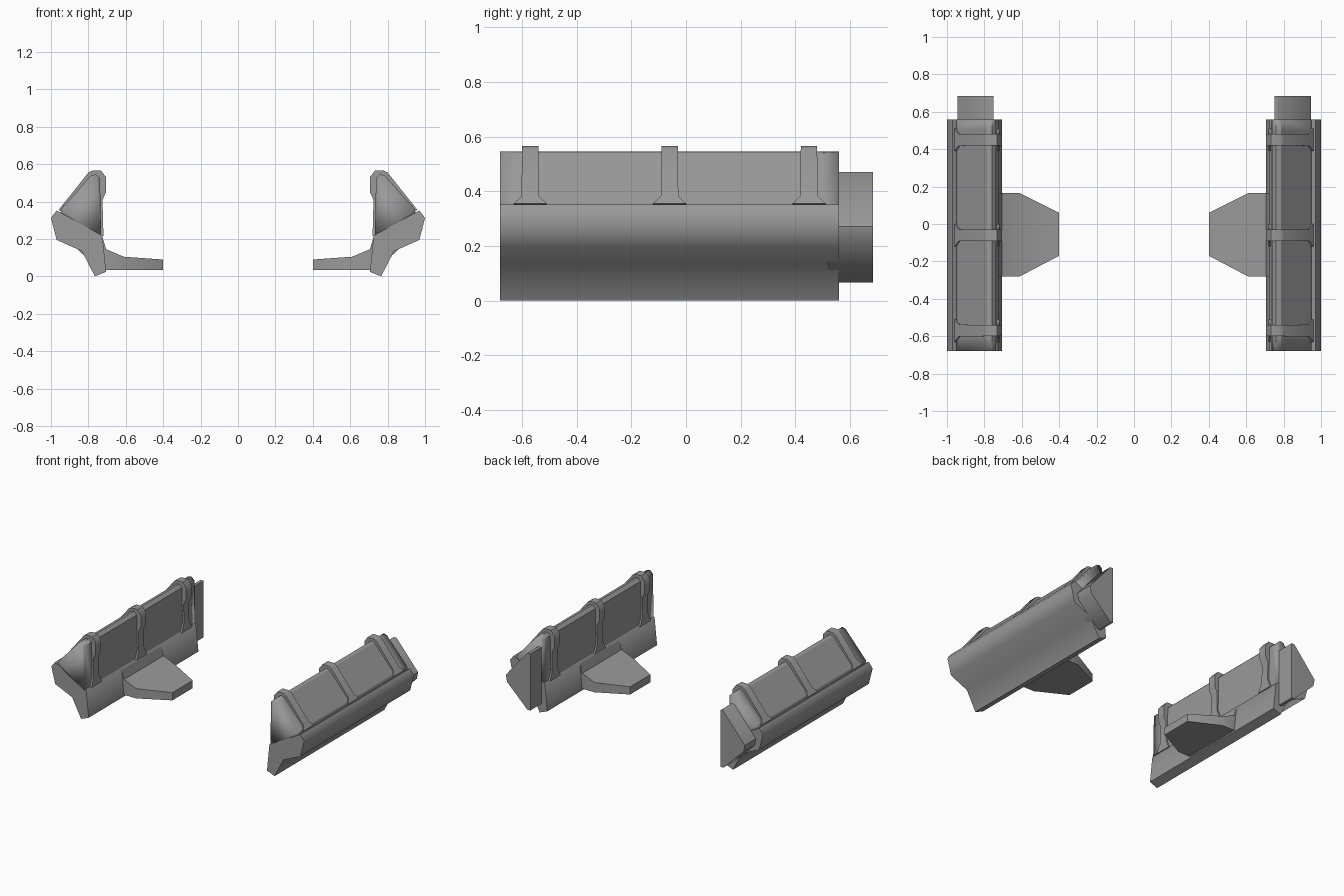
import bpy, bmesh, math

if "Cube" in bpy.data.objects:
    bpy.data.objects.remove(bpy.data.objects["Cube"])

grey = bpy.data.materials.new("plain grey")
grey.use_nodes = True
COLOUR = (0.32, 0.32, 0.32, 1)
grey.diffuse_color = COLOUR
grey.node_tree.nodes["Principled BSDF"].inputs["Base Color"].default_value = COLOUR


def loft(bm, sections):
    """Skin a row of closed sections and cap both ends."""
    rings = [[bm.verts.new(p) for p in s] for s in sections]
    n = len(rings[0])
    for a, b in zip(rings, rings[1:]):
        for i in range(n):
            j = (i + 1) % n
            bm.faces.new((a[i], a[j], b[j], b[i]))
    bm.faces.new(rings[0])
    bm.faces.new(rings[-1])


def extrude(bm, profile, stations):
    """Run an x-z profile along y."""
    loft(bm, [[(x, y, z) for x, z in profile] for y in stations])


def finish(bm, name, angle=None):
    """Make the object and mirror it to the other side."""
    bmesh.ops.recalc_face_normals(bm, faces=bm.faces)
    mesh = bpy.data.meshes.new(name)
    bm.to_mesh(mesh)
    bm.free()
    mesh.materials.append(grey)
    ob = bpy.data.objects.new(name, mesh)
    bpy.context.collection.objects.link(ob)
    bpy.ops.object.select_all(action="DESELECT")
    ob.select_set(True)
    bpy.context.view_layer.objects.active = ob
    if angle:
        bpy.ops.object.shade_smooth_by_angle(angle=math.radians(angle))
    ob.modifiers.new("Mirror", "MIRROR").use_axis[0] = True
    return ob


FRONT, BACK = -0.68, 0.56

# Lower rail with a bent outer side
bm = bmesh.new()
extrude(bm, [(0.97, 0.352), (0.725, 0.217), (0.705, 0.024), (0.765, 0.0),
             (0.835, 0.135), (0.97, 0.195), (1.0, 0.313)], (FRONT, BACK))
finish(bm, "lower_rail", 60)

# Sloped upper body, softened towards its two ends
bm = bmesh.new()
extrude(bm, [(0.95, 0.335), (0.945, 0.36), (0.785, 0.54), (0.76, 0.546),
             (0.738, 0.525), (0.732, 0.21)], (FRONT, -0.6, 0.5, BACK))
for f in bm.faces:
    f.smooth = True
for e in bm.edges:
    e.smooth = abs(e.verts[0].co.y - e.verts[1].co.y) < 0.01
finish(bm, "upper_body")

# Ribs wrapped over the upper body: outer x, outer z, inner x, inner z, half width
RIB = [(0.96, 0.355, 0.92, 0.34, 0.06),
       (0.938, 0.382, 0.9, 0.35, 0.032),
       (0.8, 0.555, 0.78, 0.48, 0.03),
       (0.78, 0.565, 0.77, 0.48, 0.03),
       (0.732, 0.565, 0.76, 0.48, 0.03),
       (0.705, 0.53, 0.75, 0.48, 0.03),
       (0.705, 0.45, 0.75, 0.46, 0.03),
       (0.724, 0.41, 0.75, 0.42, 0.03),
       (0.722, 0.28, 0.75, 0.28, 0.03),
       (0.718, 0.215, 0.75, 0.215, 0.06)]
bm = bmesh.new()
for y in (-0.57, -0.06, 0.45):
    loft(bm, [[(ox, y - w, oz), (ox, y + w, oz), (ix, y + w, iz), (ix, y - w, iz)]
              for ox, oz, ix, iz, w in RIB])
finish(bm, "ribs", 40)

# Plug behind the body
bm = bmesh.new()
extrude(bm, [(0.752, 0.47), (0.775, 0.47), (0.945, 0.27), (0.935, 0.22),
             (0.775, 0.065), (0.752, 0.065)], (BACK - 0.04, 0.685))
finish(bm, "rear_plug", 50)

# Tapered inner tab: x, underside, top, front y, back y
TAB = [(0.725, 0.035, 0.21, -0.28, 0.165),
       (0.705, 0.035, 0.145, -0.28, 0.165),
       (0.61, 0.035, 0.105, -0.28, 0.165),
       (0.4, 0.035, 0.09, -0.17, 0.06)]
bm = bmesh.new()
loft(bm, [[(x, y0, lo), (x, y1, lo), (x, y1, hi), (x, y0, hi)]
          for x, lo, hi, y0, y1 in TAB])
finish(bm, "inner_tab", 30)
